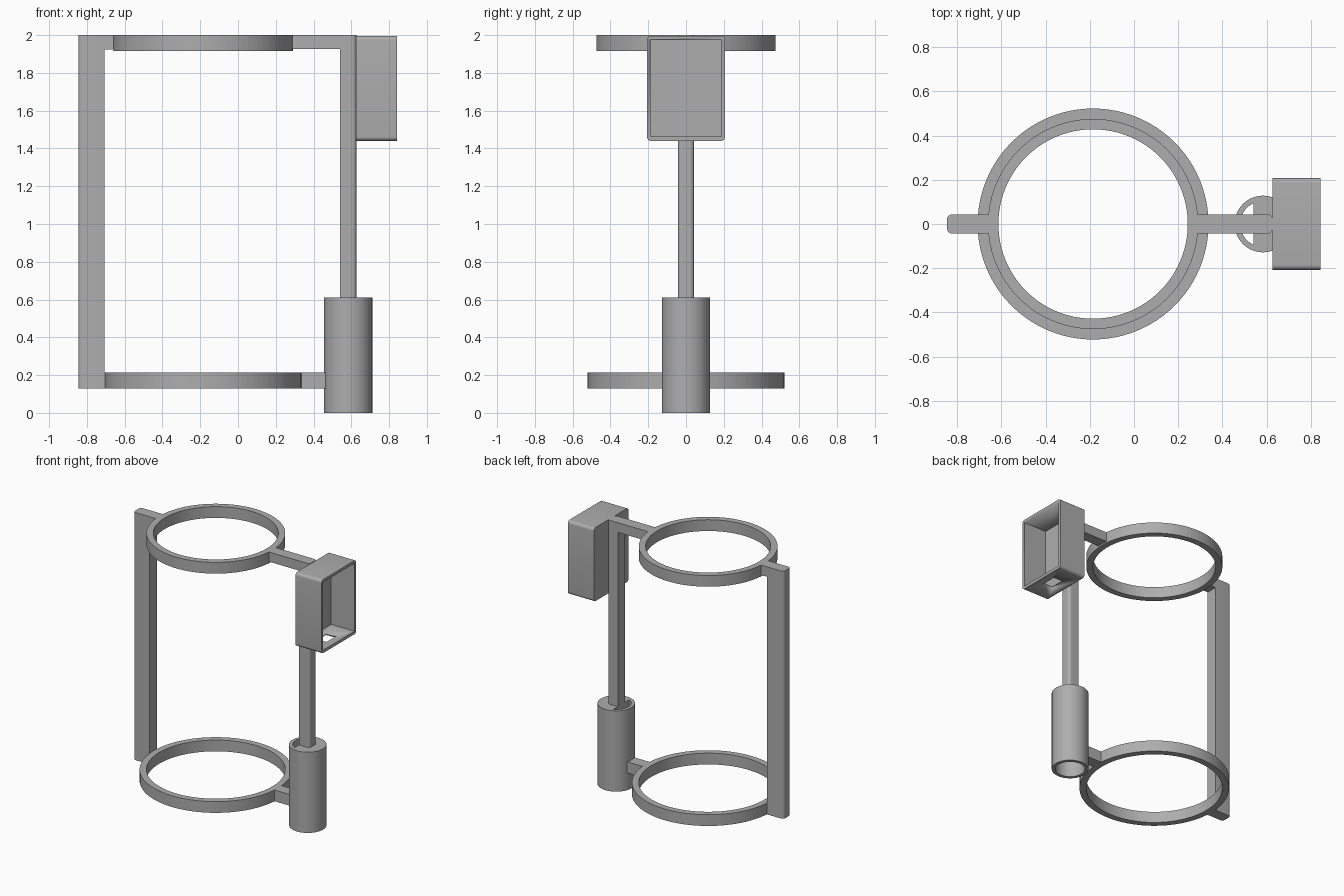
import bpy
import bmesh
from math import cos, sin, pi, radians, acos
from mathutils import Matrix

default = bpy.data.objects.get("Cube")
if default:
    bpy.data.objects.remove(default, do_unlink=True)

GREY = (0.42, 0.42, 0.42, 1.0)
mat = bpy.data.materials.new("plain_grey")
mat.use_nodes = True
mat.diffuse_color = GREY
mat.node_tree.nodes["Principled BSDF"].inputs["Base Color"].default_value = GREY

RING_X = -0.185      # centre of both rings
TUBE_X = 0.583       # centre of the tube and slim post
HALF = 0.043         # half width of every bar


def finish(bm, name):
    bmesh.ops.recalc_face_normals(bm, faces=bm.faces[:])
    mesh = bpy.data.meshes.new(name)
    bm.to_mesh(mesh)
    bm.free()
    mesh.materials.append(mat)
    obj = bpy.data.objects.new(name, mesh)
    bpy.context.collection.objects.link(obj)
    bpy.ops.object.select_all(action="DESELECT")
    obj.select_set(True)
    bpy.context.view_layer.objects.active = obj
    bpy.ops.object.shade_smooth_by_angle(angle=radians(30))
    return obj


def block(name, x, y, z, radius=0.0, pick=None):
    """Box from ranges; edges chosen by pick get a rounded bevel."""
    bm = bmesh.new()
    bmesh.ops.create_cube(bm, size=1)
    for v in bm.verts:
        v.co = [r[0] if c < 0 else r[1] for c, r in zip(v.co, (x, y, z))]
    if radius:
        edges = [e for e in bm.edges if pick(*[v.co for v in e.verts])]
        bmesh.ops.bevel(bm, geom=edges, offset=radius, segments=6,
                        profile=0.5, affect="EDGES")
    return finish(bm, name)


def ring(name, cx, outer, inner, z0, z1, sides=96):
    """Rectangular section spun about a vertical axis."""
    bm = bmesh.new()
    section = [bm.verts.new((r, 0, z)) for r, z in
               ((inner, z0), (outer, z0), (outer, z1), (inner, z1))]
    face = bm.faces.new(section)
    bmesh.ops.spin(bm, geom=[face] + face.edges[:] + section, cent=(0, 0, 0),
                   axis=(0, 0, 1), angle=2 * pi, steps=sides, use_merge=True)
    bmesh.ops.remove_doubles(bm, verts=bm.verts[:], dist=0.0001)
    inside = [f for f in bm.faces if len({round(v.co.y, 4) for v in f.verts}) == 1
              and abs(f.calc_center_median().y) < 0.0001]
    bmesh.ops.delete(bm, geom=inside, context="FACES_ONLY")
    bmesh.ops.transform(bm, matrix=Matrix.Translation((cx, 0, 0)), verts=bm.verts[:])
    return finish(bm, name)


def cut(obj, cutter):
    mod = obj.modifiers.new("cut", "BOOLEAN")
    mod.object = cutter
    mod.solver = "EXACT"
    bpy.context.view_layer.objects.active = obj
    bpy.ops.object.modifier_apply(modifier=mod.name)
    bpy.data.objects.remove(cutter, do_unlink=True)


def upright_at(x):
    return lambda a, b: abs(a.z - b.z) > 0.01 and abs(a.x - x) < 0.001


BAR = (-HALF, HALF)
TOP = (1.915, 2.0)
LOW = (0.13, 0.215)

# Rings
ring("upper_ring", RING_X, 0.475, 0.428, *TOP)
ring("lower_ring", RING_X, 0.522, 0.475, *LOW)

# Broad side post, with the bars joining it to the rings
block("broad_post", (-0.845, -0.708), BAR, (0.13, 2.0), 0.022, upright_at(-0.845))
block("upper_post_link", (-0.72, -0.64), BAR, (1.925, 2.0))
block("lower_post_link", (-0.72, -0.685), BAR, LOW)

# Slim post hanging from the upper arm into the tube
block("upper_arm", (0.27, 0.56), BAR, (1.927, 2.0))
block("slim_post", (0.54, 0.627), BAR, (0.53, 2.0), 0.022, upright_at(0.627))
block("lower_arm", (0.315, 0.475), BAR, LOW)

# Open tube with a part cap beside its slot
ring("tube", TUBE_X, 0.128, 0.103, 0.0, 0.61, 64)
bm = bmesh.new()
reach = acos((0.54 - TUBE_X) / 0.105)
arc = [reach * (i / 20 - 1) for i in range(41)]
cap = bm.faces.new([bm.verts.new((TUBE_X + 0.105 * cos(a), 0.105 * sin(a), 0.54))
                    for a in arc])
grown = bmesh.ops.extrude_face_region(bm, geom=[cap])["geom"]
bmesh.ops.translate(bm, vec=(0, 0, 0.07),
                    verts=[g for g in grown if isinstance(g, bmesh.types.BMVert)])
finish(bm, "tube_cap")

# Open-sided holder box with a square hole in its floor
holder = block("holder_box", (0.625, 0.843), (-0.207, 0.207), (1.44, 1.996), 0.022,
               lambda a, b: abs(a.x - b.x) > 0.01)
cut(holder, block("pocket_cutter", (0.648, 0.9), (-0.187, 0.187), (1.462, 1.975)))
cut(holder, block("hole_cutter", (0.69, 0.785), (-0.065, 0.065), (1.4, 1.5)))
